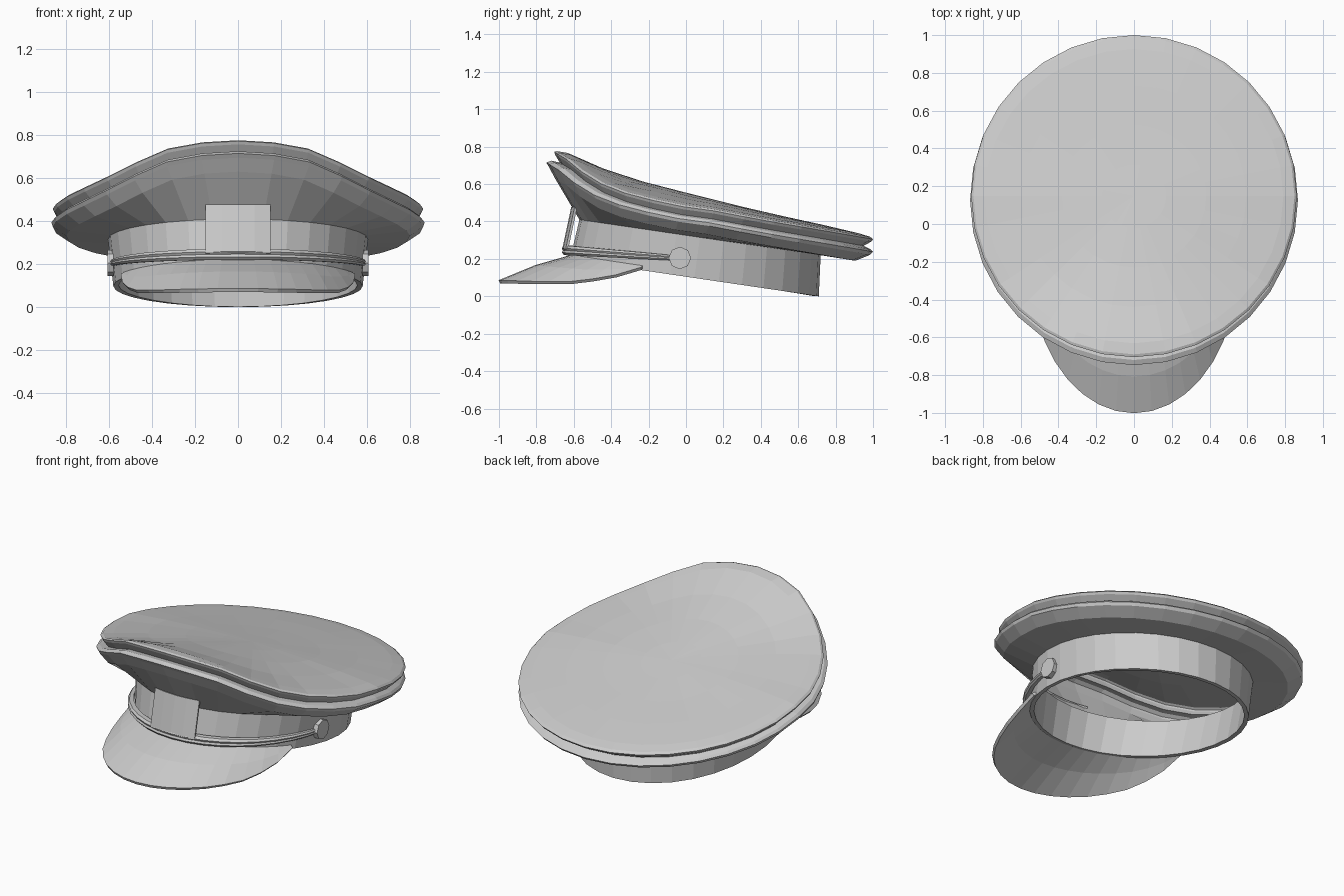
import bpy, bmesh, math
from mathutils import Vector

if "Cube" in bpy.data.objects:
    bpy.data.objects.remove(bpy.data.objects["Cube"])

N = 32  # sides around the cap


def interp(table, t):
    for (a, va), (b, vb) in zip(table, table[1:]):
        if t <= b:
            return va + (vb - va) * (t - a) / (b - a)
    return table[-1][1]


def make(name, rows, closed=True, cap=None, thick=0, offset=-1):
    """Skin equal-length rows of points; cap = centre point closing the last row."""
    bm = bmesh.new()
    grid = [[bm.verts.new(p) for p in r] for r in rows]
    n = len(rows[0])
    for a, b in zip(grid, grid[1:]):
        for i in range(n if closed else n - 1):
            j = (i + 1) % n
            bm.faces.new((a[i], a[j], b[j], b[i]))
    if cap:
        c = bm.verts.new(cap)
        for i in range(n):
            bm.faces.new((grid[-1][i], grid[-1][(i + 1) % n], c))
    me = bpy.data.meshes.new(name)
    bm.to_mesh(me)
    bm.free()
    ob = bpy.data.objects.new(name, me)
    bpy.context.collection.objects.link(ob)
    if thick:
        m = ob.modifiers.new("thickness", 'SOLIDIFY')
        m.thickness, m.offset = thick, offset
    return ob


def point(yf, zf, yb, zb, rx, a, drop=None):
    """Point at angle a (0 = front) on an oval ring given its front and back ends."""
    t = (1 - math.cos(a)) / 2
    g = interp(drop, t) if drop else t
    return Vector((rx * math.sin(a), yf + (yb - yf) * t, zf + (zb - zf) * g))


angles = [2 * math.pi * i / N for i in range(N)]

# Height fall-off from front to back: at the rim, and along the middle of the top
RIM = [(0, 0), (.0385, .085), (.083, .22), (.138, .35), (.2, .45), (.29, .54),
       (.4, .625), (.5, .675), (.65, .78), (.85, .905), (1, 1)]
MID = [(0, 0), (.04, .035), (.15, .215), (.254, .344), (.414, .495), (.65, .71), (.888, .9), (1, 1)]

# Crown: flare, lower piping, groove, upper piping, then the top surface
crown_rings = [
    (-.70, .63, .905, .19, .80),
    (-.735, .695, .985, .222, .862),
    (-.747, .715, 1.0, .238, .868),
    (-.72, .725, .985, .252, .855),
    (-.675, .715, .95, .27, .825),
    (-.70, .757, .99, .292, .855),
    (-.705, .772, 1.0, .305, .862),
    (-.69, .776, .985, .318, .85),
]
rows = [[point(-.57, .41, .72, .22, .605, a) for a in angles]]
rows += [[point(*r, a, RIM) for a in angles] for r in crown_rings]
ZF, ZB, YF, YB = .776, .318, -.69, .985


def mid_height(y):
    return ZF + (ZB - ZF) * interp(MID, (y - YF) / (YB - YF))


for s in (.93, .7, .45, .2):
    row = []
    for a in angles:
        p = point(*crown_rings[-1], a, RIM)
        dip = p.z - mid_height(p.y)
        y = .1475 + (p.y - .1475) * s
        row.append((p.x * s, y, mid_height(y) + dip * s * s + .004))
    rows.append(row)
make("crown", rows, cap=(0, .1475, mid_height(.1475) + .004))

# Head band, tilted down toward the back
BOTTOM = (-.62, .196, .71, .0, .58)
TOP = (-.57, .41, .72, .22, .605)


def band_ring(k, grow=0):
    v = [b + (t - b) * k for b, t in zip(BOTTOM, TOP)]
    return (v[0] - grow, v[1], v[2] + grow, v[3], v[4] + grow)


make("head_band", [[point(*band_ring(k), a) for a in angles] for k in (0, 1)], thick=.025, offset=1 * -1)

# Visor: from the band's lower front edge out to an oval lip
VISOR_Z = [(-1, .078), (-.8, .072), (-.6, .072), (-.4, .1), (-.24, .148)]
M = 18
inner, outer = [], []
for i in range(M + 1):
    u = -1 + 2 * i / M
    inner.append(point(*band_ring(.08, -.005), math.radians(65) * u))
    w = u * math.pi / 2
    y = -.24 - .758 * math.cos(w)
    outer.append(Vector((.54 * math.sin(w), y, interp(VISOR_Z, y))))
middle = [a.lerp(b, .5) + Vector((0, 0, .012 * math.cos(math.pi / 2 * (-1 + 2 * i / M))))
          for i, (a, b) in enumerate(zip(inner, outer))]
make("visor", [inner, middle, outer], closed=False, thick=.018, offset=0)

# Chin strap: rounded strip wrapped round the front, button to button
profile = [(-.01, -.026), (.02, -.026), (.032, -.012), (.026, 0), (.032, .012), (.02, .026), (-.01, .026)]
strap = []
for out, up in profile + profile[:1]:
    row = []
    for i in range(19):
        a = math.radians(-84 + 168 * i / 18)
        fade = .45 + .55 * math.cos(a)
        p = point(-.632, .246, .70, .15, .588, a)
        q = Vector((p.x / .588, (p.y - .034) / .666, 0)).normalized()
        row.append(p + q * out * fade + Vector((0, 0, up * fade)))
    strap.append(row)
make("chin_strap", strap, closed=False)

# Front badge plate, standing just off the band
plate = []
for z, y in ((.25, -.655), (.475, -.607)):
    plate.append([(x, y + .8 * x * x, z) for x in (-.15, -.075, 0, .075, .15)])
make("badge_plate", plate, closed=False, thick=.014, offset=0)

# Side buttons
for side, name in ((-1, "left_button"), (1, "right_button")):
    bpy.ops.mesh.primitive_cylinder_add(vertices=8, radius=.06, depth=.03,
                                        location=(side * .593, -.033, .205),
                                        rotation=(0, math.pi / 2, 0))
    ob = bpy.context.object
    ob.name = name
    ob.rotation_euler = (math.radians(22.5), math.pi / 2, 0)
    ob.rotation_euler = (0, math.pi / 2, 0)
